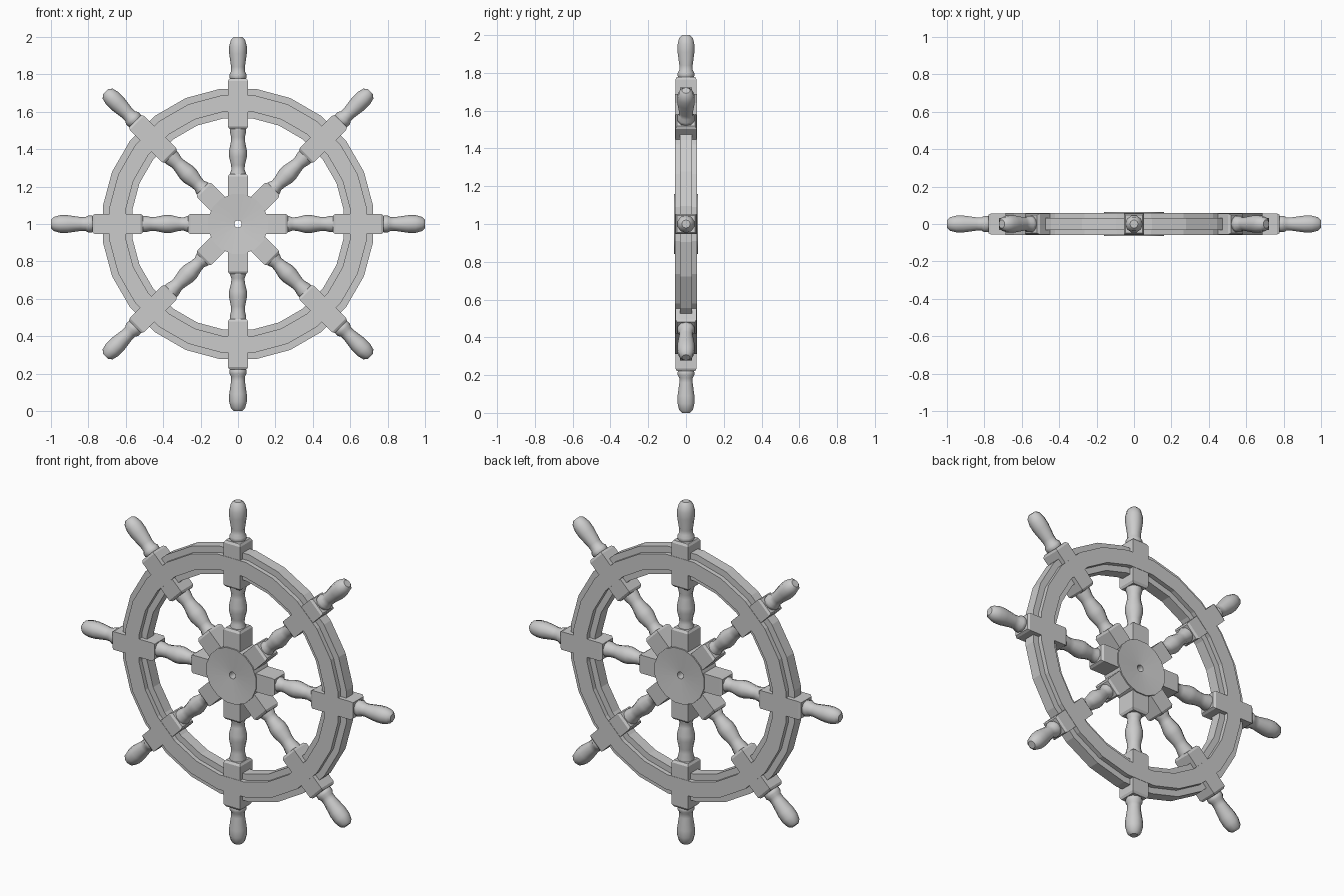
import bpy, bmesh, math
from mathutils import Matrix

if "Cube" in bpy.data.objects:
    bpy.data.objects.remove(bpy.data.objects["Cube"])

CENTRE = Matrix.Translation((0, 0, 1))
mat = bpy.data.materials.new("plain grey")
mat.diffuse_color = (0.6, 0.6, 0.6, 1)
mat.use_nodes = True
mat.node_tree.nodes["Principled BSDF"].inputs["Base Color"].default_value = mat.diffuse_color


def loft(bm, profile, sides, offset=0.0, closed=False):
    """Revolve (radius, height) points around z; closed joins the last ring to the first."""
    rings = []
    for r, h in profile:
        rings.append([bm.verts.new((r * math.cos(offset + math.tau * i / sides),
                                    r * math.sin(offset + math.tau * i / sides), h))
                      for i in range(sides)])
    pairs = list(zip(rings, rings[1:]))
    if closed:
        pairs.append((rings[-1], rings[0]))
    else:
        bm.faces.new(rings[0][::-1])
        bm.faces.new(rings[-1])
    for a, b in pairs:
        for i in range(sides):
            j = (i + 1) % sides
            bm.faces.new((a[i], a[j], b[j], b[i]))


def finish(bm, name, matrix, smooth=None):
    bmesh.ops.recalc_face_normals(bm, faces=bm.faces[:])
    bm.transform(matrix)
    me = bpy.data.meshes.new(name)
    bm.to_mesh(me)
    bm.free()
    me.materials.append(mat)
    ob = bpy.data.objects.new(name, me)
    bpy.context.collection.objects.link(ob)
    if smooth:
        bpy.ops.object.select_all(action='DESELECT')
        ob.select_set(True)
        bpy.context.view_layer.objects.active = ob
        bpy.ops.object.shade_smooth_by_angle(angle=math.radians(smooth))
    return ob


FACING = CENTRE @ Matrix.Rotation(math.pi / 2, 4, 'X')

# Rim: stepped ring, the middle layer wider than the two face layers
bm = bmesh.new()
loft(bm, [(0.57, -0.032), (0.605, -0.032), (0.605, -0.058), (0.693, -0.058),
          (0.693, -0.032), (0.729, -0.032), (0.729, 0.032), (0.693, 0.032),
          (0.693, 0.058), (0.605, 0.058), (0.605, 0.032), (0.57, 0.032)],
     24, math.radians(7.5), closed=True)
finish(bm, "rim", FACING)

# Hub: shallow dished disc with an axle hole
bm = bmesh.new()
loft(bm, [(0.02, -0.052), (0.163, -0.063), (0.163, 0.063), (0.02, 0.052)],
     16, math.radians(11.25), closed=True)
finish(bm, "hub", FACING, 40)

# Spokes: square blocks joined by turned sections, ending in a handle
R2 = math.sqrt(2)
BLOCKS = {"inner_block": [(0.040, 0.10), (0.053, 0.155), (0.053, 0.255), (0.045, 0.268)],
          "rim_block": [(0.045, 0.507), (0.053, 0.52), (0.053, 0.765), (0.046, 0.778)]}
TURNED = {"spindle": [(0.042, 0.26), (0.042, 0.275), (0.035, 0.29), (0.037, 0.315),
                      (0.048, 0.36), (0.048, 0.39), (0.038, 0.44), (0.037, 0.465),
                      (0.044, 0.495), (0.044, 0.515)],
          "handle": [(0.040, 0.77), (0.046, 0.785), (0.046, 0.80), (0.037, 0.815),
                     (0.037, 0.84), (0.047, 0.91), (0.047, 0.95), (0.038, 0.985),
                     (0.022, 1.0)]}
for k in range(8):
    turn = CENTRE @ Matrix.Rotation(math.tau * k / 8, 4, 'Y')
    for name, prof in BLOCKS.items():
        bm = bmesh.new()
        loft(bm, [(r * R2, h) for r, h in prof], 4, math.pi / 4)
        # slightly deeper than wide
        finish(bm, f"{name}_{k + 1}", turn @ Matrix.Diagonal((1, 1.06, 1, 1)))
    for name, prof in TURNED.items():
        bm = bmesh.new()
        loft(bm, prof, 10)
        finish(bm, f"{name}_{k + 1}", turn, 40)
